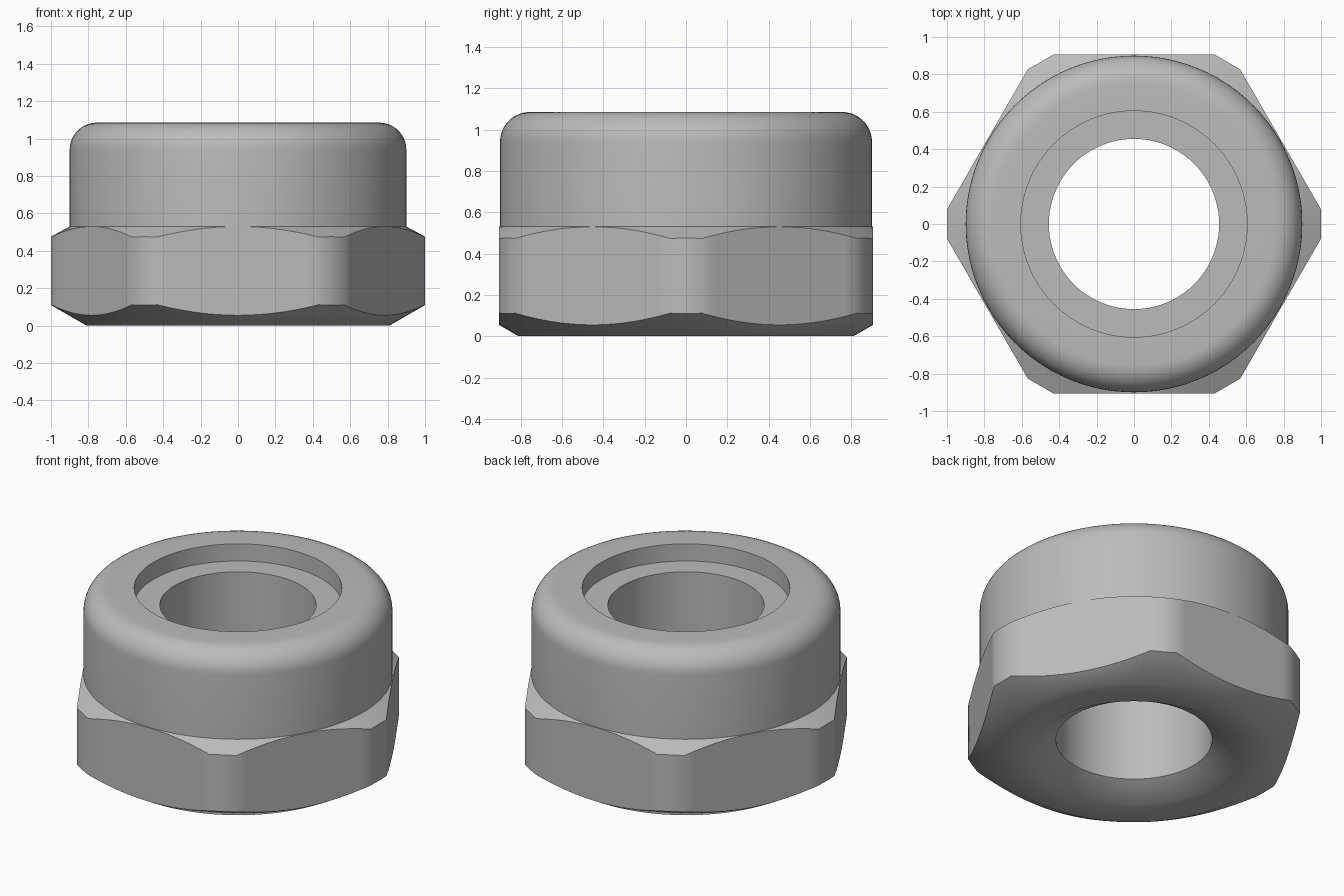
import bpy, bmesh
from math import sin, cos, tan, pi, radians, atan2

cube = bpy.data.objects.get("Cube")
if cube:
    bpy.data.objects.remove(cube, do_unlink=True)

# Main dimensions
APOTHEM, CORNER = 0.905, 1.0          # hexagon flats and cut corners
COLLAR, TOP, FILLET = 0.9, 1.085, 0.145
BORE, RECESS = 0.455, 0.605
FOOT, SHOULDER = 0.81, 0.53
SLOPE = tan(radians(30))

steel = bpy.data.materials.new("steel grey")
steel.use_nodes = True
grey = (0.5, 0.5, 0.5, 1)
steel.diffuse_color = grey
steel.node_tree.nodes["Principled BSDF"].inputs["Base Color"].default_value = grey


def wall_radius(a):
    """Distance to the hexagon wall, with its corners cut flat."""
    corner = (a + pi / 6) % (pi / 3) - pi / 6
    flat = a % (pi / 3) - pi / 6
    return min(CORNER / cos(corner), APOTHEM / cos(flat))


def section(a):
    """Closed cross-section (radius, height) at angle a."""
    r = wall_radius(a)
    pts = [(BORE, 0.085), (RECESS - 0.005, 0), (FOOT, 0),
           (r, (r - FOOT) * SLOPE),
           (r, SHOULDER - (r - APOTHEM) * SLOPE),
           (COLLAR, SHOULDER)]
    for i in range(11):
        t = i / 10 * pi / 2
        pts.append((COLLAR - FILLET + FILLET * cos(t),
                    TOP - FILLET + FILLET * sin(t)))
    pts += [(RECESS, TOP), (RECESS, 0.975), (BORE, 0.975)]
    return pts


# Angles: two steps on each cut corner, fourteen on each flat
half = atan2((APOTHEM / cos(pi / 6) - CORNER) * tan(pi / 3), CORNER)
angles = []
for k in range(6):
    base = k * pi / 3
    angles += [base - half, base]
    angles += [base + half + (pi / 3 - 2 * half) * i / 14 for i in range(14)]

# Nut body: sweep the section around the axis
bm = bmesh.new()
rings = [[bm.verts.new((r * cos(a), r * sin(a), z)) for r, z in section(a)]
         for a in angles]
for i, ring in enumerate(rings):
    nxt = rings[(i + 1) % len(rings)]
    for j in range(len(ring)):
        k = (j + 1) % len(ring)
        bm.faces.new((ring[j], nxt[j], nxt[k], ring[k]))
bmesh.ops.recalc_face_normals(bm, faces=bm.faces)
mesh = bpy.data.meshes.new("nut_body")
bm.to_mesh(mesh)
bm.free()
mesh.materials.append(steel)
nut = bpy.data.objects.new("nut_body", mesh)
bpy.context.collection.objects.link(nut)

# Smooth shading with sharp rims
bpy.ops.object.select_all(action='DESELECT')
nut.select_set(True)
bpy.context.view_layer.objects.active = nut
bpy.ops.object.shade_smooth_by_angle(angle=radians(31))
